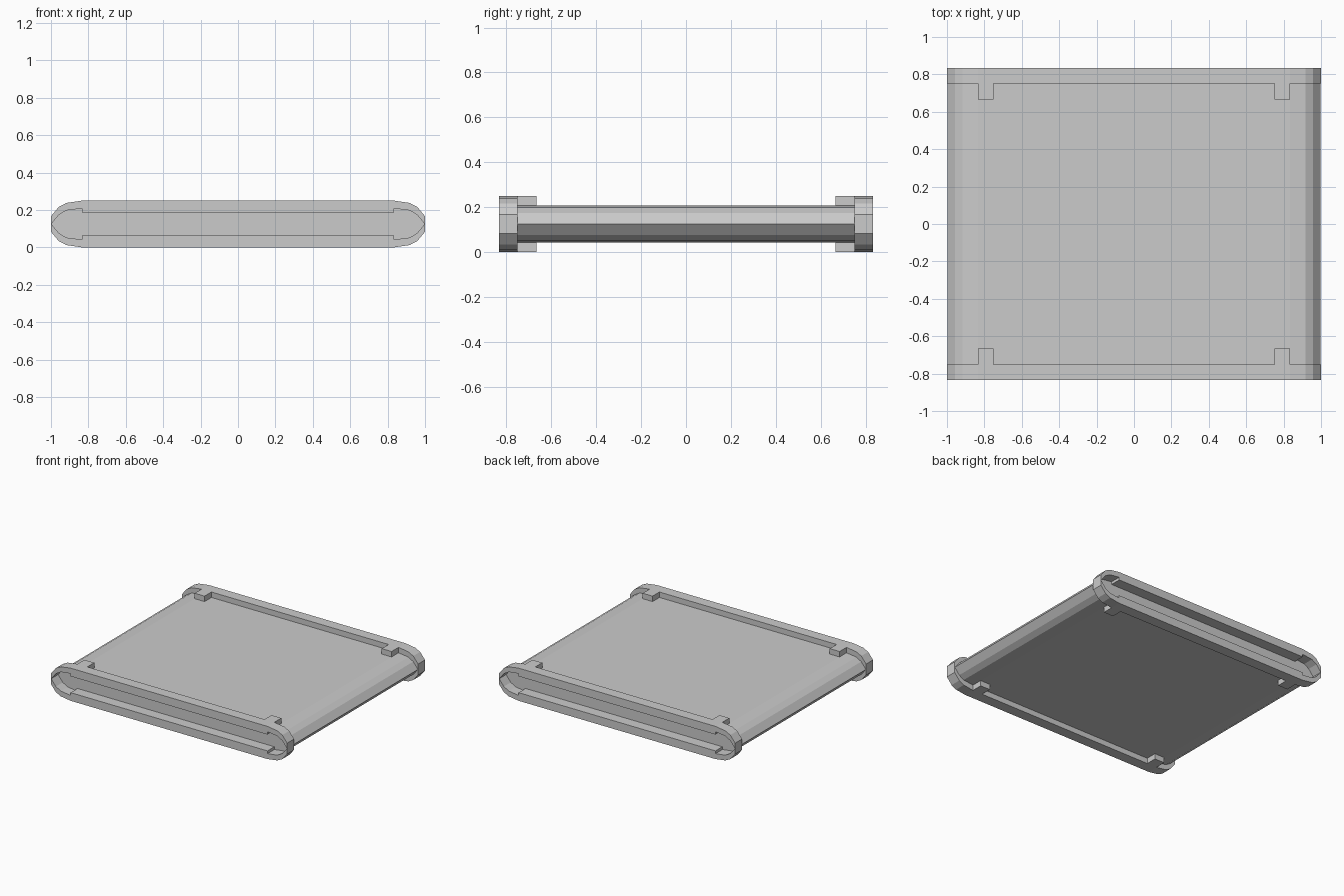
import bpy, bmesh

if "Cube" in bpy.data.objects:
    bpy.data.objects.remove(bpy.data.objects["Cube"])


def ring_points(quarter):
    """Mirror an upper-right quarter outline (z measured from mid height) into a closed loop."""
    pts = list(quarter)
    for sx, sz in ((-1, 1), (-1, -1), (1, -1)):
        part = [(x * sx, z * sz) for x, z in quarter]
        if sx * sz < 0:
            part.reverse()
        for p in part:
            if p != pts[-1] and p != pts[0]:
                pts.append(p)
    return pts


def make_object(name, bm):
    bmesh.ops.recalc_face_normals(bm, faces=bm.faces)
    mesh = bpy.data.meshes.new(name)
    bm.to_mesh(mesh)
    bm.free()
    obj = bpy.data.objects.new(name, mesh)
    bpy.context.collection.objects.link(obj)
    return obj


def prism(name, pts, y0, y1):
    """Extrude an xz outline along y."""
    bm = bmesh.new()
    a, b = [[bm.verts.new((x, y, z + MID)) for x, z in pts] for y in (y0, y1)]
    bm.faces.new(a)
    bm.faces.new(b)
    n = len(pts)
    for i in range(n):
        j = (i + 1) % n
        bm.faces.new((a[i], a[j], b[j], b[i]))
    return make_object(name, bm)


MID = 0.125
E = 0.8333

# Slab with rounded long sides
slab_quarter = [(0.998, 0.0), (0.958, 0.049), (0.917, 0.073), (E, 0.0833)]
prism("slab", ring_points(slab_quarter), -0.75, 0.75)

# Half of an end frame: outer curve, then back along the stepped opening
outer = [(1.0, 0.0), (1.0, 0.0417), (0.958, 0.092), (0.917, 0.113), (E, 0.125)]
inner = [(E, 0.0625), (E, 0.0833), (0.917, 0.073), (0.958, 0.049), (0.998, 0.0)]


def mirrored(half):
    return half + [(-x, z) for x, z in reversed(half)]


frame_half = mirrored(outer) + list(reversed(mirrored(list(reversed(inner)))))

for side, label in ((-1, "front"), (1, "back")):
    for sz, level in ((1, "upper"), (-1, "lower")):
        # End frame halves
        prism(f"{label}_{level}_frame", [(x, z * sz) for x, z in frame_half],
              side * 0.75, side * 0.8333)
        # Clip tabs gripping the slab
        for sx, hand in ((-1, "left"), (1, "right")):
            tab = [(0.75, 0.0833), (E, 0.0833), (E, 0.125), (0.75, 0.125)]
            prism(f"{label}_{level}_{hand}_tab", [(x * sx, z * sz) for x, z in tab],
                  side * 0.6667, side * 0.75)
